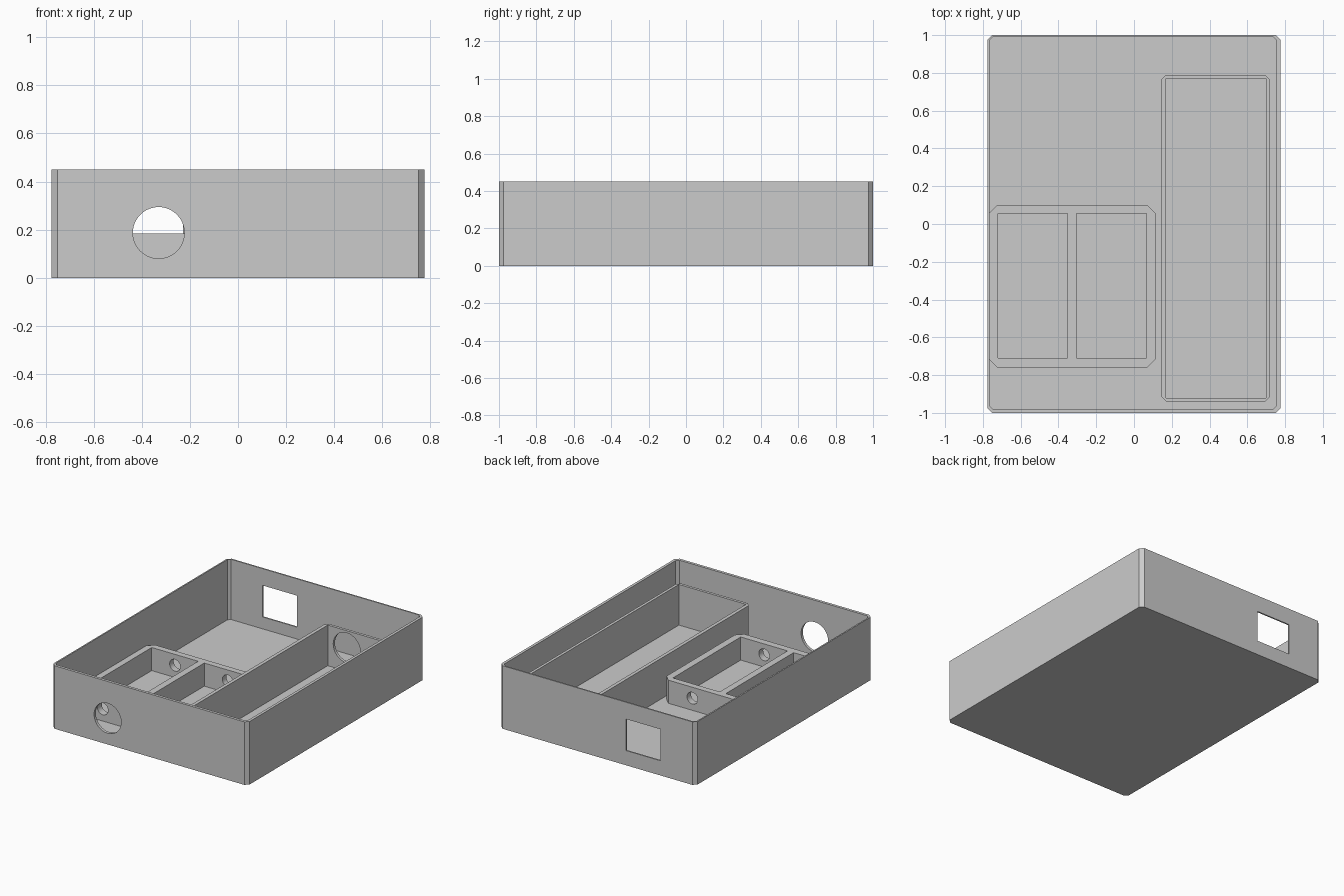
import bpy, bmesh, math
from mathutils import Matrix

old = bpy.data.objects.get("Cube")
if old:
    bpy.data.objects.remove(old, do_unlink=True)

grey = bpy.data.materials.new("plain_grey")
grey.use_nodes = True
COLOUR = (0.6, 0.6, 0.6, 1)
grey.diffuse_color = COLOUR
grey.node_tree.nodes["Principled BSDF"].inputs["Base Color"].default_value = COLOUR


def finish(name, bm):
    bmesh.ops.recalc_face_normals(bm, faces=bm.faces)
    mesh = bpy.data.meshes.new(name)
    bm.to_mesh(mesh)
    bm.free()
    mesh.materials.append(grey)
    obj = bpy.data.objects.new(name, mesh)
    bpy.context.collection.objects.link(obj)
    return obj


def prism(name, x, y, z, chamfer=0):
    """Upright block between the given ranges, with chamfered upright corners."""
    (x0, x1), (y0, y1), (z0, z1) = x, y, z
    c = chamfer
    if c:
        outline = [(x0 + c, y0), (x1 - c, y0), (x1, y0 + c), (x1, y1 - c),
                   (x1 - c, y1), (x0 + c, y1), (x0, y1 - c), (x0, y0 + c)]
    else:
        outline = [(x0, y0), (x1, y0), (x1, y1), (x0, y1)]
    bm = bmesh.new()
    base = bm.faces.new([bm.verts.new((px, py, z0)) for px, py in outline])
    top = bmesh.ops.extrude_face_region(bm, geom=[base])["geom"]
    bmesh.ops.translate(bm, vec=(0, 0, z1 - z0),
                        verts=[v for v in top if isinstance(v, bmesh.types.BMVert)])
    return finish(name, bm)


def bore(x, y, z, radius, length):
    """Round cutter running front to back."""
    bm = bmesh.new()
    bmesh.ops.create_cone(bm, cap_ends=True, segments=48, radius1=radius, radius2=radius,
                          depth=length, matrix=Matrix.Translation((x, y, z))
                          @ Matrix.Rotation(math.pi / 2, 4, "X"))
    return finish("bore_cutter", bm)


def cut(target, cutters):
    """Subtract each cutter, then discard it."""
    bpy.context.view_layer.objects.active = target
    for cutter in cutters:
        cutter.hide_render = True
        mod = target.modifiers.new("cut", "BOOLEAN")
        mod.operation = "DIFFERENCE"
        mod.solver = "EXACT"
        mod.object = cutter
        bpy.ops.object.modifier_apply(modifier=mod.name)
        bpy.data.objects.remove(cutter, do_unlink=True)


FLOOR = 0.02
SUNK = 0.01      # compartments start inside the floor

# Outer tray: cavity, round front port, rectangular back window
tray = prism("tray", (-0.775, 0.775), (-1, 1), (0, 0.45), 0.025)
cut(tray, [
    prism("cavity_cutter", (-0.765, 0.755), (-0.98, 0.99), (FLOOR, 0.6), 0.018),
    bore(-0.33, -1, 0.187, 0.107, 0.2),
    prism("window_cutter", (-0.5, -0.228), (0.9, 1.1), (0.105, 0.33)),
])

# Long compartment with a round port in its back wall
long_compartment = prism("long_compartment", (0.145, 0.72), (-0.94, 0.79), (SUNK, 0.31), 0.025)
cut(long_compartment, [
    prism("long_cutter", (0.17, 0.70), (-0.92, 0.77), (-0.1, 0.6)),
    bore(0.32, 0.78, 0.187, 0.107, 0.1),
])

# Twin compartment with a small bore through the end walls of each cell
twin_compartment = prism("twin_compartment", (-0.769, 0.115), (-0.76, 0.10), (SUNK, 0.185), 0.045)
cells = [(-0.72, -0.353), (-0.305, 0.065)]
cut(twin_compartment, [prism("cell_cutter", cell, (-0.71, 0.055), (-0.1, 0.6)) for cell in cells]
    + [bore(sum(cell) / 2, -0.33, 0.107, 0.042, 1) for cell in cells])
